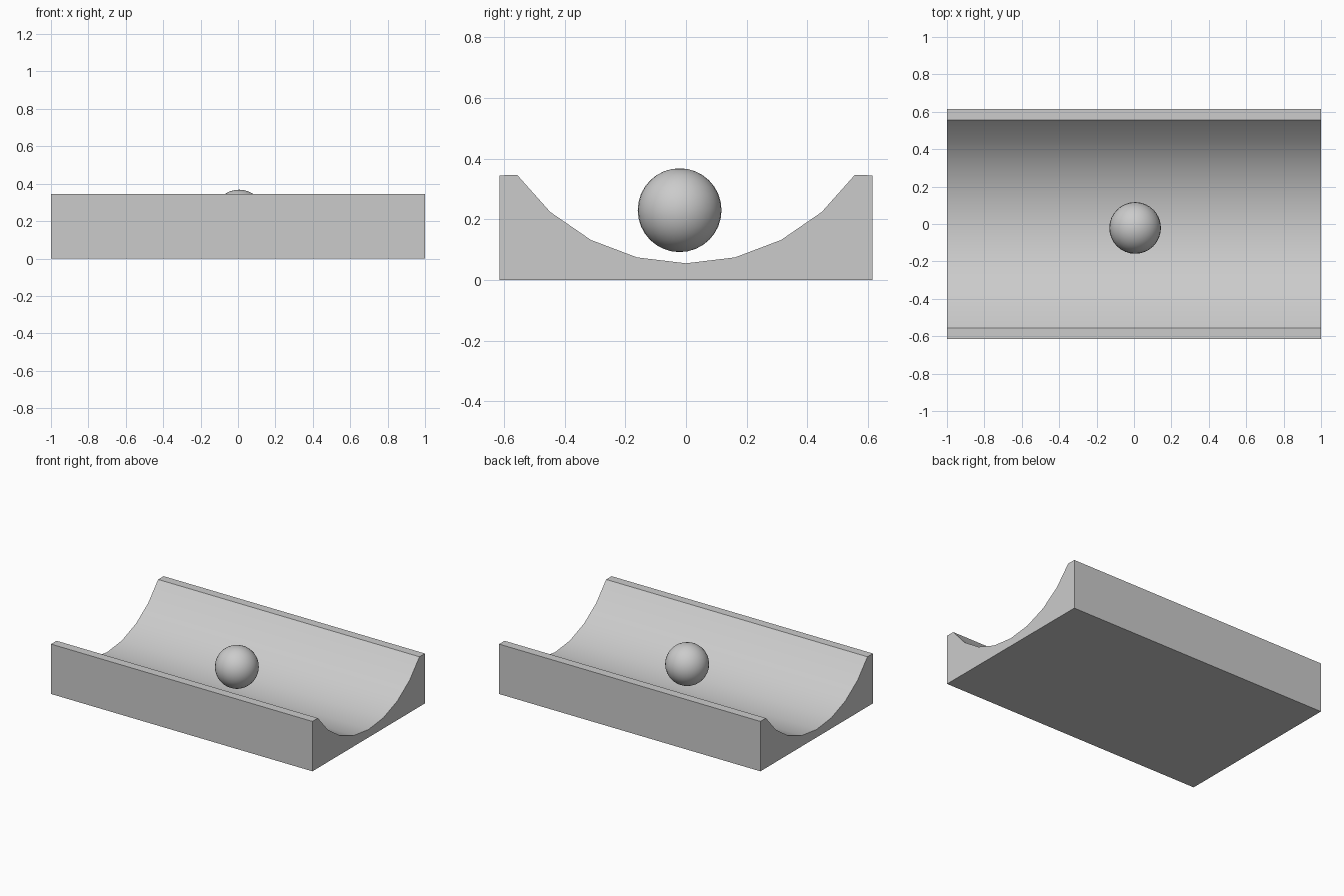
import bpy, bmesh
from math import sin, cos, radians

if "Cube" in bpy.data.objects:
    bpy.data.objects.remove(bpy.data.objects["Cube"])

LENGTH, HALF_WIDTH, RIM_Z = 2.0, 0.615, 0.345
ARC_R, ARC_Z, ARC_HALF, ARC_SEGS = 0.676, 0.731, radians(55.2), 8


def smooth(obj):
    bpy.ops.object.select_all(action='DESELECT')
    obj.select_set(True)
    bpy.context.view_layer.objects.active = obj
    bpy.ops.object.shade_smooth_by_angle(angle=radians(30))


# Trough: block profile with a circular channel, extruded along x
angles = [ARC_HALF * (1 - 2 * i / ARC_SEGS) for i in range(ARC_SEGS + 1)]
profile = [(-HALF_WIDTH, RIM_Z), (-HALF_WIDTH, 0), (HALF_WIDTH, 0), (HALF_WIDTH, RIM_Z)]
profile += [(ARC_R * sin(a), ARC_Z - ARC_R * cos(a)) for a in angles]

bm = bmesh.new()
end = bm.faces.new([bm.verts.new((-LENGTH / 2, y, z)) for y, z in profile])
ext = bmesh.ops.extrude_face_region(bm, geom=[end], use_keep_orig=True)
new_verts = [g for g in ext["geom"] if isinstance(g, bmesh.types.BMVert)]
bmesh.ops.translate(bm, verts=new_verts, vec=(LENGTH, 0, 0))
bmesh.ops.recalc_face_normals(bm, faces=bm.faces)
mesh = bpy.data.meshes.new("trough")
bm.to_mesh(mesh)
bm.free()
trough = bpy.data.objects.new("trough", mesh)
bpy.context.collection.objects.link(trough)
smooth(trough)

# Ball hovering just above the channel floor
bpy.ops.mesh.primitive_uv_sphere_add(segments=32, ring_count=16, radius=0.138,
                                     location=(0.006, -0.021, 0.23))
ball = bpy.context.object
ball.name = "ball"
smooth(ball)
